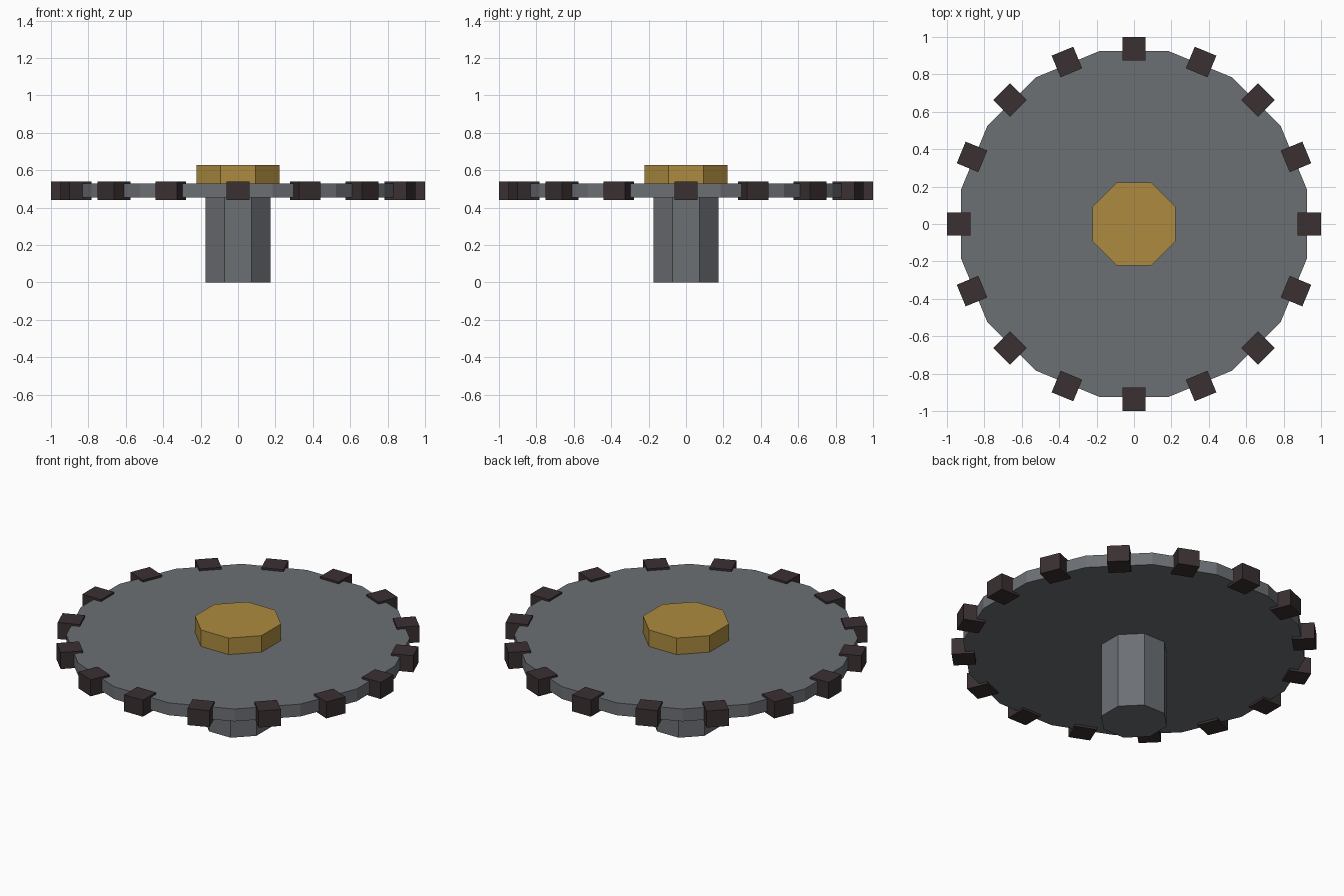
import bpy
from math import cos, pi, radians
from mathutils import Matrix, Vector

cube = bpy.data.objects.get("Cube")
if cube:
    bpy.data.objects.remove(cube)


def make_material(name, rgb):
    mat = bpy.data.materials.new(name)
    mat.use_nodes = True
    mat.diffuse_color = (*rgb, 1)
    bsdf = mat.node_tree.nodes["Principled BSDF"]
    bsdf.inputs["Base Color"].default_value = (*rgb, 1)
    bsdf.inputs["Roughness"].default_value = 0.8
    return mat


steel = make_material("steel grey", (0.15, 0.16, 0.175))
brass = make_material("brass", (0.42, 0.26, 0.05))
iron = make_material("dark iron", (0.042, 0.029, 0.031))


def prism(name, sides, apothem, bottom, top, mat):
    """Upright flat-sided prism with a flat side facing the front."""
    bpy.ops.mesh.primitive_cylinder_add(
        vertices=sides, radius=apothem / cos(pi / sides), depth=top - bottom,
        location=(0, 0, (bottom + top) / 2))
    obj = bpy.context.object
    obj.name = name
    obj.data.transform(Matrix.Rotation(pi / sides, 4, 'Z'))
    obj.data.materials.append(mat)
    return obj


# Axle, wheel and hub stacked along the z axis
prism("axle", 8, 0.174, 0, 0.46, steel)
prism("wheel_disc", 16, 0.925, 0.453, 0.528, steel)
prism("hub_cap", 8, 0.223, 0.52, 0.628, brass)

# Square teeth, one centred on each flat of the wheel
TEETH = 16
for i in range(TEETH):
    turn = Matrix.Rotation(radians(360 / TEETH * i), 4, 'Z')
    bpy.ops.mesh.primitive_cube_add(size=1)
    tooth = bpy.context.object
    tooth.name = f"tooth_{i + 1}"
    tooth.data.transform(Matrix.Diagonal((0.125, 0.125, 0.1, 1)))
    tooth.matrix_world = turn @ Matrix.Translation(Vector((0.9375, 0, 0.49)))
    tooth.data.materials.append(iron)
